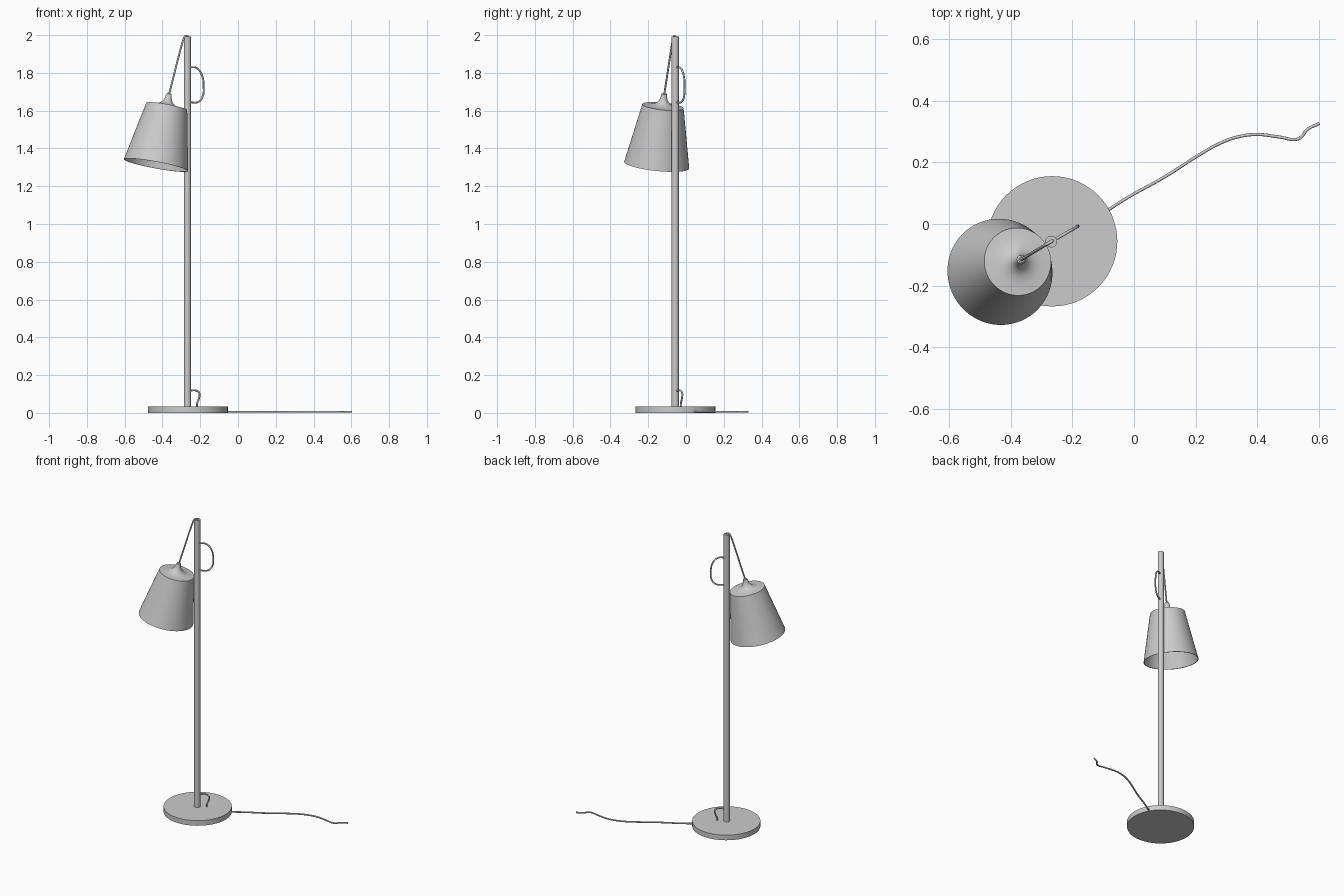
import bpy, bmesh, math
from mathutils import Vector, Matrix

if "Cube" in bpy.data.objects:
    bpy.data.objects.remove(bpy.data.objects["Cube"])

POLE = Vector((-0.268, -0.057, 0))
BASE = Vector((-0.265, -0.056, 0))
AWAY = Vector((math.cos(math.radians(30)), 0.5, 0))   # from shade towards the cord loop
CORD_R = 0.005


def lathe(name, profile, matrix, steps=64):
    """Spin an (r, z) profile about z, then place it with matrix."""
    bm = bmesh.new()
    verts = [bm.verts.new((r, 0, z)) for r, z in profile]
    edges = [bm.edges.new(pair) for pair in zip(verts, verts[1:])]
    bmesh.ops.spin(bm, geom=verts + edges, cent=(0, 0, 0), axis=(0, 0, 1),
                   angle=math.tau, steps=steps)
    bmesh.ops.remove_doubles(bm, verts=bm.verts, dist=1e-5)
    bmesh.ops.recalc_face_normals(bm, faces=bm.faces)
    mesh = bpy.data.meshes.new(name)
    bm.to_mesh(mesh)
    bm.free()
    obj = bpy.data.objects.new(name, mesh)
    bpy.context.collection.objects.link(obj)
    obj.matrix_world = matrix
    bpy.ops.object.select_all(action='DESELECT')
    obj.select_set(True)
    bpy.context.view_layer.objects.active = obj
    bpy.ops.object.shade_smooth_by_angle(angle=math.radians(35))
    return obj


def cord(name, points):
    """Round cord through the given points."""
    curve = bpy.data.curves.new(name, 'CURVE')
    curve.dimensions = '3D'
    curve.bevel_depth = CORD_R
    curve.bevel_resolution = 3
    curve.resolution_u = 8
    curve.use_fill_caps = True
    spline = curve.splines.new('BEZIER')
    spline.bezier_points.add(len(points) - 1)
    for bp, co in zip(spline.bezier_points, points):
        bp.co = co
        bp.handle_left_type = bp.handle_right_type = 'AUTO'
    obj = bpy.data.objects.new(name, curve)
    bpy.context.collection.objects.link(obj)
    return obj


def beside_pole(pairs):
    """Turn (distance from pole, height) pairs into points."""
    return [POLE + AWAY * d + Vector((0, 0, z)) for d, z in pairs]


# Round foot and upright pole
lathe("base", [(0, 0), (0.211, 0), (0.211, 0.035), (0, 0.035)],
      Matrix.Translation(BASE))
lathe("pole", [(0, 0.03), (0.019, 0.03), (0.019, 1.992), (0, 1.992)],
      Matrix.Translation(POLE), 32)

# Tilted hollow shade: outer wall, flared neck, inner wall
top = Vector((-0.377, -0.122, 1.623))
tilt = math.radians(12)
axis = AWAY * math.sin(tilt) + Vector((0, 0, math.cos(tilt)))
shade_profile = [(0.169, -0.318), (0.173, -0.318), (0.110, 0), (0.075, 0.002),
                 (0.050, 0.008), (0.034, 0.018), (0.024, 0.030), (0.018, 0.044),
                 (0.016, 0.058), (0.014, 0.066), (0.009, 0.070), (0, 0.070),
                 (0, -0.004), (0.106, -0.004), (0.169, -0.318)]
lathe("shade", shade_profile, Matrix.Translation(top)
      @ axis.to_track_quat('Z', 'Y').to_matrix().to_4x4())

# Cord from the shade neck over the pole top
neck = top + axis * 0.065
cord("hanging_cord", [neck] + beside_pole([(-0.021, 1.985), (-0.012, 1.995),
                                           (0.002, 1.993), (0.008, 1.98)]))

# Slack loop behind the pole
cord("cord_loop", beside_pole([(0.01, 1.83), (0.055, 1.826), (0.088, 1.79),
                               (0.099, 1.73), (0.092, 1.672), (0.065, 1.646),
                               (0.01, 1.645)]))

# Short cord from the pole into the base
cord("base_cord", beside_pole([(0.01, 0.116), (0.05, 0.119), (0.073, 0.105),
                               (0.070, 0.075), (0.059, 0.048), (0.061, 0.028)]))

# Power cord lying on the floor
floor_path = [(-0.10, 0.035), (-0.02, 0.086), (0.10, 0.153), (0.20, 0.217),
              (0.28, 0.262), (0.34, 0.283), (0.40, 0.290), (0.47, 0.282),
              (0.53, 0.275), (0.545, 0.285), (0.56, 0.305), (0.601, 0.326)]
cord("power_cord", [(x, y, 0.006) for x, y in floor_path])
